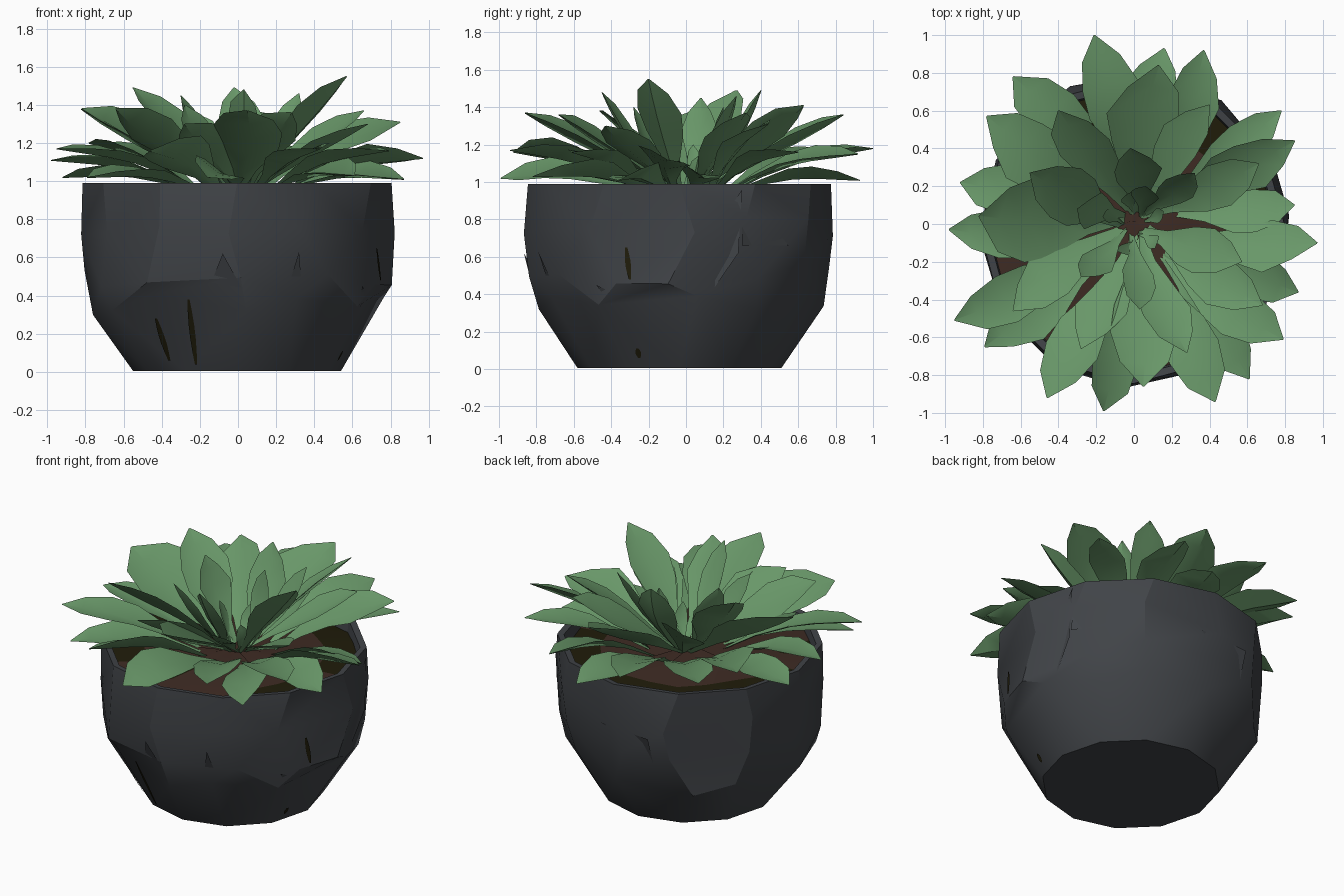
import bpy, bmesh, math, random
from mathutils import Vector

random.seed(11)
default = bpy.data.objects.get("Cube")
if default:
    bpy.data.objects.remove(default)


def material(name, rgb):
    mat = bpy.data.materials.new(name)
    mat.use_nodes = True
    mat.diffuse_color = (*rgb, 1)
    mat.node_tree.nodes["Principled BSDF"].inputs["Base Color"].default_value = (*rgb, 1)
    return mat


SLATE = material("slate grey", (0.052, 0.057, 0.064))
GREEN = material("leaf green", (0.14, 0.31, 0.14))
BROWN = material("red brown soil", (0.048, 0.024, 0.017))
DARK = material("dark olive soil", (0.014, 0.0115, 0.003))


def finish(name, bm, mats, angle=30):
    bmesh.ops.recalc_face_normals(bm, faces=bm.faces)
    mesh = bpy.data.meshes.new(name)
    bm.to_mesh(mesh)
    bm.free()
    for mat in mats:
        mesh.materials.append(mat)
    mesh.shade_smooth()
    mesh.set_sharp_from_angle(angle=math.radians(angle))
    obj = bpy.data.objects.new(name, mesh)
    bpy.context.collection.objects.link(obj)
    return obj


def bridge(bm, rings):
    for low, high in zip(rings, rings[1:]):
        n = len(low)
        for i in range(n):
            j = (i + 1) % n
            bm.faces.new((low[i], low[j], high[j], high[i]))


# Pot: rough faceted bowl with a thin rim and a hollow top
CENTRE = Vector((-0.005, -0.035, 0))
SIDES = 12
OUTSIDE = [(0.545, 0.005), (0.765, 0.35), (0.81, 0.5), (0.825, 0.76), (0.81, 0.99)]
INSIDE = [(0.77, 0.985), (0.75, 0.8)]


def polar(radius, angle, z):
    return CENTRE + Vector((radius * math.cos(angle), radius * math.sin(angle), z))


bm = bmesh.new()
rings = []
for k, (radius, z) in enumerate(OUTSIDE + INSIDE):
    rough = 1 if 0 < k < 4 else 0
    ring = []
    for i in range(SIDES):
        angle = i * math.tau / SIDES + rough * random.uniform(-0.12, 0.12)
        dr = rough * random.uniform(-0.015, 0.01)
        dz = rough * random.uniform(-0.06, 0.06)
        ring.append(bm.verts.new(polar(radius + dr, angle, z + dz)))
    rings.append(ring)
bridge(bm, rings)
bm.faces.new(rings[0])
bm.faces.new(rings[-1])
bmesh.ops.triangulate(bm, faces=[f for f in bm.faces if len(f.verts) == 4])
pot = finish("pot", bm, [SLATE], 26)


# Surface details are found by casting a ray at the pot from outside
RAYS = {"front": Vector((0, 1, 0)), "side": Vector((-1, 0, 0)), "back": Vector((0, -1, 0))}


def on_pot(view, across, z, lift):
    ray = RAYS[view]
    origin = Vector((abs(ray.y) * across, abs(ray.x) * across, z)) - ray * 2
    place = pot.ray_cast(origin, ray)[1]
    return place - ray * lift


def chip(name, view, corners, lifts):
    bm = bmesh.new()
    bm.faces.new([bm.verts.new(on_pot(view, a, z, h)) for (a, z), h in zip(corners, lifts)])
    bmesh.ops.solidify(bm, geom=bm.faces[:], thickness=0.008)
    finish(name, bm, [SLATE])


# Chipped stone ridges
chip("front_chip", "front", [(-0.14, 0.47), (0.02, 0.44), (-0.08, 0.62)], (0, 0, 0.03))
chip("front_side_chip", "front", [(0.28, 0.5), (0.33, 0.5), (0.32, 0.63)], (0, 0, 0.03))
chip("side_ridge", "side", [(0.1, 0.36), (0.28, 0.62), (0.3, 0.96), (0.26, 0.9)], (0, 0.02, 0.02, 0))
chip("side_ledge", "side", [(0.3, 0.66), (0.55, 0.66), (0.3, 0.95)], (0.025, 0.01, 0))
chip("side_notch", "side", [(-0.48, 0.45), (-0.4, 0.34), (-0.38, 0.4)], (0.02, 0, 0))
chip("back_ledge", "back", [(-0.25, 0.68), (0.1, 0.7), (-0.25, 0.5)], (0.02, 0.01, 0))

# Dark seams where soil shows through the pot
SEAMS = [("front", -0.43, 0.28, -0.36, 0.06), ("front", -0.26, 0.38, -0.22, 0.04),
         ("side", -0.32, 0.65, -0.3, 0.48), ("side", -0.26, 0.11, -0.25, 0.06)]
for number, (view, a, top, b, bottom) in enumerate(SEAMS):
    bm = bmesh.new()
    strip = []
    for k in range(6):
        t = k / 5
        half = 0.006 + 0.009 * math.sin(math.pi * t)
        across, z = a + (b - a) * t, top + (bottom - top) * t
        strip.append([bm.verts.new(on_pot(view, across + s * half, z, 0.008)) for s in (-1, 1)])
    for p, q in zip(strip, strip[1:]):
        bm.faces.new((p[0], p[1], q[1], q[0]))
    finish(f"soil_seam_{number + 1}", bm, [DARK])

# Soil: low mound, reddish in the middle and front, dark towards the back
bm = bmesh.new()
rings = []
for radius, z in ((0.765, 0.91), (0.55, 0.92), (0.3, 0.93), (0.05, 0.94)):
    rings.append([bm.verts.new(polar(radius, (i + 0.5) * math.tau / 20,
                                     z + random.uniform(-0.015, 0.015))) for i in range(20)])
bridge(bm, rings)
bm.faces.new(rings[-1])
for face in bm.faces:
    place = face.calc_center_median()
    far = place.to_2d().length > 0.45
    face.material_index = 1 if far and (place.y > 0.1 or random.random() < 0.4) else 0
finish("soil", bm, [BROWN, DARK])


# Leaves: keeled, slightly twisted blades, each set by its tip and width
ROWS = [(0, 0.1), (0.25, 0.34), (0.5, 0.85), (0.68, 1), (0.86, 0.7), (1, 0.03)]


def leaf(name, x, y, z, width, arch=0.05, root=0.05):
    tip = Vector((x, y, z))
    flat = Vector((x, y, 0)).normalized()
    across = Vector((-flat.y, flat.x, 0))
    base = flat * root + across * random.uniform(-0.04, 0.04) + Vector((0, 0, 0.93))
    along = (tip - base).normalized()
    up = along.cross(across).normalized()
    side = (across + up * random.uniform(-0.5, 0.5)).normalized()
    sway = random.uniform(-0.04, 0.04)
    bm = bmesh.new()
    rings = []
    for t, w in ROWS:
        bow = math.sin(math.pi * t)
        spine = base.lerp(tip, t) + up * arch * bow + across * sway * bow
        half = side * width * w / 2
        rise = up * width * w * 0.12
        keel = up * 0.05 * width * (w + 0.2)
        left, right = random.uniform(0.85, 1.1), random.uniform(0.85, 1.1)
        points = (spine + half * left + rise, spine, spine - half * right + rise, spine - keel)
        rings.append([bm.verts.new(p) for p in points])
    bridge(bm, rings)
    bm.faces.new(rings[0])
    bm.faces.new(rings[-1])
    finish(name, bm, [GREEN], 40)


OUTER = [(-0.21, 1, 1.18, 0.3), (0.16, 0.93, 1.01, 0.3), (0.37, 0.92, 1.15, 0.3),
         (0.78, 0.6, 1.16, 0.22), (0.85, 0.44, 1.31, 0.3), (0.85, 0.1, 1.02, 0.26),
         (0.97, -0.1, 1.12, 0.28), (0.87, -0.36, 1.01, 0.28), (0.79, -0.61, 1.16, 0.28),
         (0.61, -0.82, 1.03, 0.3), (0.43, -0.94, 1.17, 0.3), (-0.16, -0.99, 1.02, 0.3),
         (-0.46, -0.92, 1.16, 0.34), (-0.79, -0.65, 1.02, 0.3), (-0.95, -0.51, 1.17, 0.28),
         (-0.98, -0.03, 1.11, 0.28), (-0.92, 0.22, 1.02, 0.28), (-0.78, 0.57, 1.2, 0.36),
         (-0.64, 0.78, 1.17, 0.32)]
MIDDLE = [(0.13, 0.84, 1.36, 0.38), (0.4, 0.63, 1.41, 0.26), (0.66, 0.32, 1.37, 0.24),
          (0.57, -0.2, 1.55, 0.28), (0.68, -0.43, 1.3, 0.26), (0.28, -0.68, 1.36, 0.28),
          (0.05, -0.86, 1.37, 0.36), (-0.28, -0.66, 1.3, 0.28), (-0.64, -0.46, 1.38, 0.3),
          (-0.82, 0.04, 1.38, 0.5), (-0.55, 0.27, 1.49, 0.32), (-0.4, 0.6, 1.36, 0.32)]
HEART = [(-0.02, 0.4, 1.49, 0.26), (0.32, 0.27, 1.46, 0.18), (-0.3, 0.08, 1.45, 0.2),
         (0.06, 0.2, 1.4, 0.16), (0.03, -0.45, 1.48, 0.2), (-0.28, -0.28, 1.4, 0.18)]
for i, spec in enumerate(OUTER):
    leaf(f"outer_leaf_{i + 1}", *spec, arch=0.06, root=0.22)
for i, spec in enumerate(MIDDLE):
    leaf(f"middle_leaf_{i + 1}", *spec, arch=0.01)
for i, spec in enumerate(HEART):
    leaf(f"heart_leaf_{i + 1}", *spec, arch=-0.03)
# tiny new leaves at the centre
for i in range(5):
    angle = i * math.tau / 5 + 0.4
    leaf(f"bud_leaf_{i + 1}", 0.17 * math.cos(angle), 0.17 * math.sin(angle),
         1.14 + 0.03 * (i % 3), 0.08, arch=-0.02)
